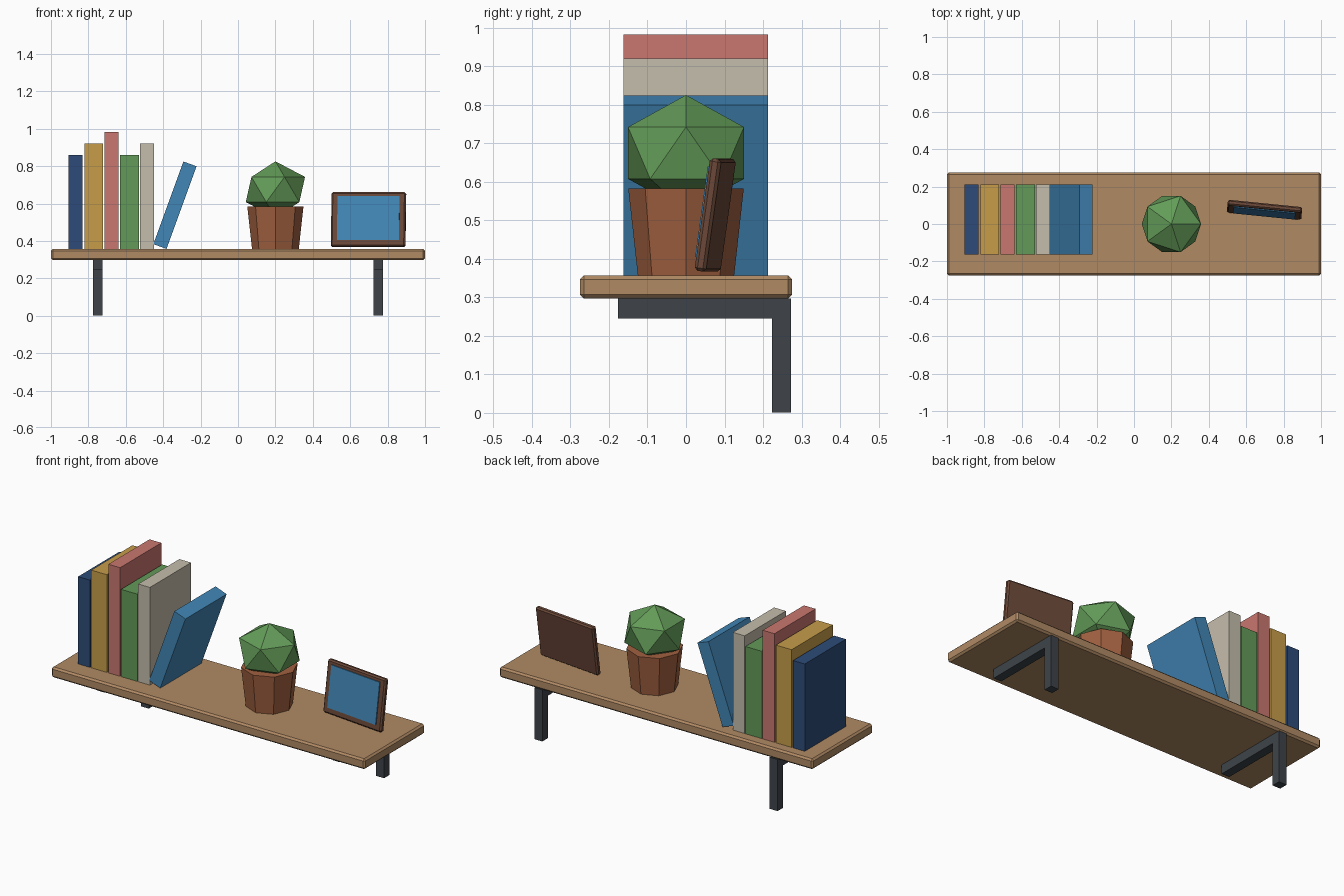
import bpy
from math import radians

old = bpy.data.objects.get("Cube")
if old:
    bpy.data.objects.remove(old, do_unlink=True)


def material(name, hex_code):
    """Flat material from an sRGB hex colour, stored as linear values."""
    srgb = [int(hex_code[i:i + 2], 16) / 255 for i in (0, 2, 4)]
    col = [c / 12.92 if c < 0.04045 else ((c + 0.055) / 1.055) ** 2.4 for c in srgb]
    mat = bpy.data.materials.new(name)
    mat.use_nodes = True
    mat.diffuse_color = (*col, 1)
    mat.node_tree.nodes["Principled BSDF"].inputs["Base Color"].default_value = (*col, 1)
    return mat


wood = material("shelf wood", "B08A64")
steel = material("dark steel", "3E444A")
navy = material("navy", "2D4B78")
mustard = material("mustard", "C79D4A")
rose = material("rose", "CA7770")
green = material("leaf green", "639B58")
cream = material("cream", "C5BDAC")
blue = material("sky blue", "4186B6")
clay = material("terracotta", "A0603F")
walnut = material("walnut", "6B4838")


def finish(name, mat):
    obj = bpy.context.object
    obj.name = obj.data.name = name
    obj.data.materials.clear()
    obj.data.materials.append(mat)
    return obj


def box(name, mat, center, size, rot=(0, 0, 0), bevel=0):
    bpy.ops.mesh.primitive_cube_add(size=1, location=center, rotation=rot)
    obj = finish(name, mat)
    obj.scale = size
    bpy.ops.object.transform_apply(location=False, rotation=False, scale=True)
    if bevel:
        mod = obj.modifiers.new("chamfer", "BEVEL")
        mod.width, mod.segments = bevel, 1
    return obj


# Shelf board
TOP = 0.357
box("shelf_board", wood, (0, 0, 0.327), (2, 0.55, 0.06), bevel=0.01)

# Wall brackets: an arm under the board and a leg down the back
for side, x in (("left", 0.75), ("right", -0.75)):
    box(f"{side}_bracket_arm", steel, (x, 0.048, 0.271), (0.05, 0.45, 0.052))
    box(f"{side}_bracket_leg", steel, (x, 0.248, 0.149), (0.05, 0.05, 0.297))

# Upright books: left edge, thickness, height
DEPTH, BOOK_Y = 0.375, 0.025
books = [("navy", navy, -0.906, 0.075, 0.503), ("mustard", mustard, -0.822, 0.1, 0.563),
         ("rose", rose, -0.713, 0.075, 0.626), ("green", green, -0.632, 0.104, 0.503),
         ("cream", cream, -0.523, 0.075, 0.563)]
for name, mat, x, width, height in books:
    box(f"{name}_book", mat, (x + width / 2, BOOK_Y, TOP + height / 2), (width, DEPTH, height))

# Leaning book
box("leaning_book", blue, (-0.337, BOOK_Y, 0.591), (0.075, DEPTH, 0.47), rot=(0, radians(20), 0))

# Eight-sided pot and faceted plant
bpy.ops.mesh.primitive_cone_add(vertices=8, radius1=0.125, radius2=0.15, depth=0.226,
                                location=(0.2, 0, TOP + 0.113))
finish("plant_pot", clay)
bpy.ops.mesh.primitive_ico_sphere_add(subdivisions=1, radius=0.177, location=(0.2, 0, 0.675))
finish("plant", green).scale.z = 0.85

# Picture frame leaning back, with a thin picture plate on its face
frame = box("picture_frame", walnut, (0.698, 0.076, 0.514), (0.4, 0.03, 0.295),
            rot=(radians(-8), 0, radians(-5.7)), bevel=0.008)
picture = box("picture", blue, (0, -0.016, 0.006), (0.333, 0.009, 0.237))
picture.parent = frame
